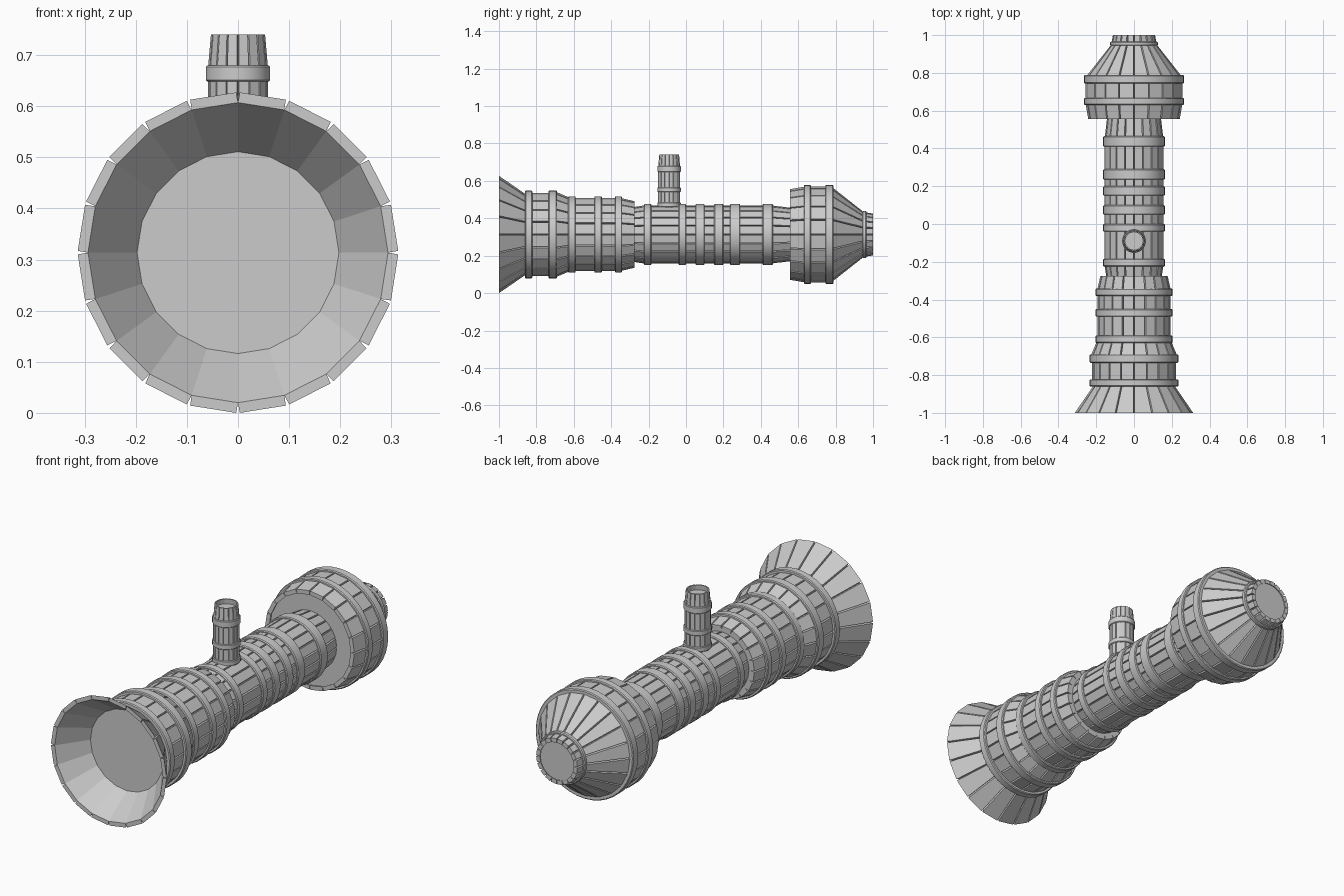
import bpy, bmesh, math
from mathutils import Matrix, Vector

old = bpy.data.objects.get("Cube")
if old:
    bpy.data.objects.remove(old)

grey = bpy.data.materials.new("plain grey")
grey.use_nodes = True
COLOUR = (0.6, 0.6, 0.6, 1)
grey.diffuse_color = COLOUR
grey.node_tree.nodes["Principled BSDF"].inputs["Base Color"].default_value = COLOUR

AXIS = 0.3135
BARREL = Matrix.Translation((0, 0, AXIS)) @ Matrix.Rotation(-math.pi / 2, 4, 'X')
CHIMNEY = Matrix.Translation((0, -0.09, 0))


def finish(name, bm, place, smooth=False):
    bmesh.ops.recalc_face_normals(bm, faces=bm.faces)
    mesh = bpy.data.meshes.new(name)
    bm.to_mesh(mesh)
    bm.free()
    mesh.materials.append(grey)
    ob = bpy.data.objects.new(name, mesh)
    bpy.context.collection.objects.link(ob)
    ob.matrix_world = place
    if smooth:
        bpy.ops.object.select_all(action='DESELECT')
        ob.select_set(True)
        bpy.context.view_layer.objects.active = ob
        bpy.ops.object.shade_smooth_by_angle(angle=math.radians(35))


def polar(r, a, h):
    return Vector((r * math.cos(a), r * math.sin(a), h))


def staves(name, place, sections, n=20, thick=0.02, gap=0.007):
    """Rings of separate boards; each section is (start, radius, end, radius)."""
    bm = bmesh.new()
    step = 2 * math.pi / n
    for h0, r0, h1, r1 in sections:
        for i in range(n):
            a, b = i * step, (i + 1) * step
            rings = []
            for h, r in ((h0, r0), (h1, r1)):
                cut = gap / 2 / r
                rings.append([bm.verts.new(p) for p in (
                    polar(r - thick, a, h), polar(r, a + cut, h),
                    polar(r, b - cut, h), polar(r - thick, b, h))])
            lo, hi = rings
            bm.faces.new(lo)
            bm.faces.new(hi)
            for k in range(4):
                m = (k + 1) % 4
                bm.faces.new((lo[k], lo[m], hi[m], hi[k]))
    finish(name, bm, place)


def lathe(name, place, profile, n=20, smooth=False):
    """Capped solid of revolution through (height, radius) points."""
    bm = bmesh.new()
    rings = [[bm.verts.new(polar(r, 2 * math.pi * i / n, h)) for i in range(n)]
             for h, r in profile]
    for lo, hi in zip(rings, rings[1:]):
        for i in range(n):
            j = (i + 1) % n
            bm.faces.new((lo[i], lo[j], hi[j], hi[i]))
    bm.faces.new(rings[0])
    bm.faces.new(rings[-1])
    finish(name, bm, place, smooth)


def hoops(name, place, radius, spans, n=40, edge=0.004):
    for k, (h0, h1) in enumerate(spans, 1):
        lathe(f"{name}_{k}", place, [(h0, radius - edge), (h0 + edge, radius),
                                     (h1 - edge, radius), (h1, radius - edge)], n, True)


# flared mouth and its rear collar
staves("mouth_flare", BARREL, [(-1, 0.3135, -0.855, 0.214)])
staves("collar_staves", BARREL, [(-0.855, 0.222, -0.7, 0.222), (-0.7, 0.23, -0.62, 0.196)])
lathe("collar_core", BARREL, [(-0.86, 0.193), (-0.83, 0.204), (-0.7, 0.204), (-0.62, 0.178)])
hoops("collar_hoop", BARREL, 0.235, [(-0.86, -0.822), (-0.735, -0.69)])

# front barrel
staves("front_barrel_staves", BARREL, [(-0.62, 0.194, -0.35, 0.194), (-0.35, 0.195, -0.275, 0.178)])
lathe("front_barrel_core", BARREL, [(-0.64, 0.177), (-0.35, 0.177), (-0.278, 0.162)])
hoops("front_barrel_hoop", BARREL, 0.204, [(-0.63, -0.59), (-0.49, -0.45), (-0.38, -0.342)])

# narrow middle barrel
staves("middle_barrel_staves", BARREL, [(-0.29, 0.145, -0.22, 0.156), (-0.22, 0.156, 0.45, 0.156),
                                        (0.45, 0.156, 0.56, 0.143)])
lathe("middle_barrel_core", BARREL, [(-0.29, 0.13), (-0.2, 0.14), (0.45, 0.14), (0.57, 0.127)])
hoops("middle_barrel_hoop", BARREL, 0.163,
      [(-0.225, -0.185), (-0.04, 0), (0.05, 0.1), (0.15, 0.2), (0.235, 0.29), (0.41, 0.465)])

# bulging rear head with its cone and tip
staves("head_staves", BARREL, [(0.555, 0.242, 0.64, 0.257), (0.64, 0.256, 0.77, 0.256),
                               (0.77, 0.262, 0.95, 0.12), (0.95, 0.12, 1, 0.112)])
lathe("head_core", BARREL, [(0.565, 0.224), (0.64, 0.238), (0.77, 0.238),
                            (0.95, 0.102), (0.995, 0.096)])
hoops("head_hoop", BARREL, 0.265, [(0.63, 0.668), (0.745, 0.788)])
hoops("tip_hoop", BARREL, 0.126, [(0.943, 0.965)])

# chimney on top
staves("chimney_staves", CHIMNEY, [(0.44, 0.059, 0.66, 0.059), (0.66, 0.06, 0.74, 0.053)],
       n=16, thick=0.006, gap=0.003)
lathe("chimney_core", CHIMNEY, [(0.42, 0.054), (0.66, 0.054), (0.715, 0.05)], 16)
hoops("chimney_hoop", CHIMNEY, 0.063, [(0.46, 0.485), (0.54, 0.565), (0.648, 0.68)], 32, 0.003)
